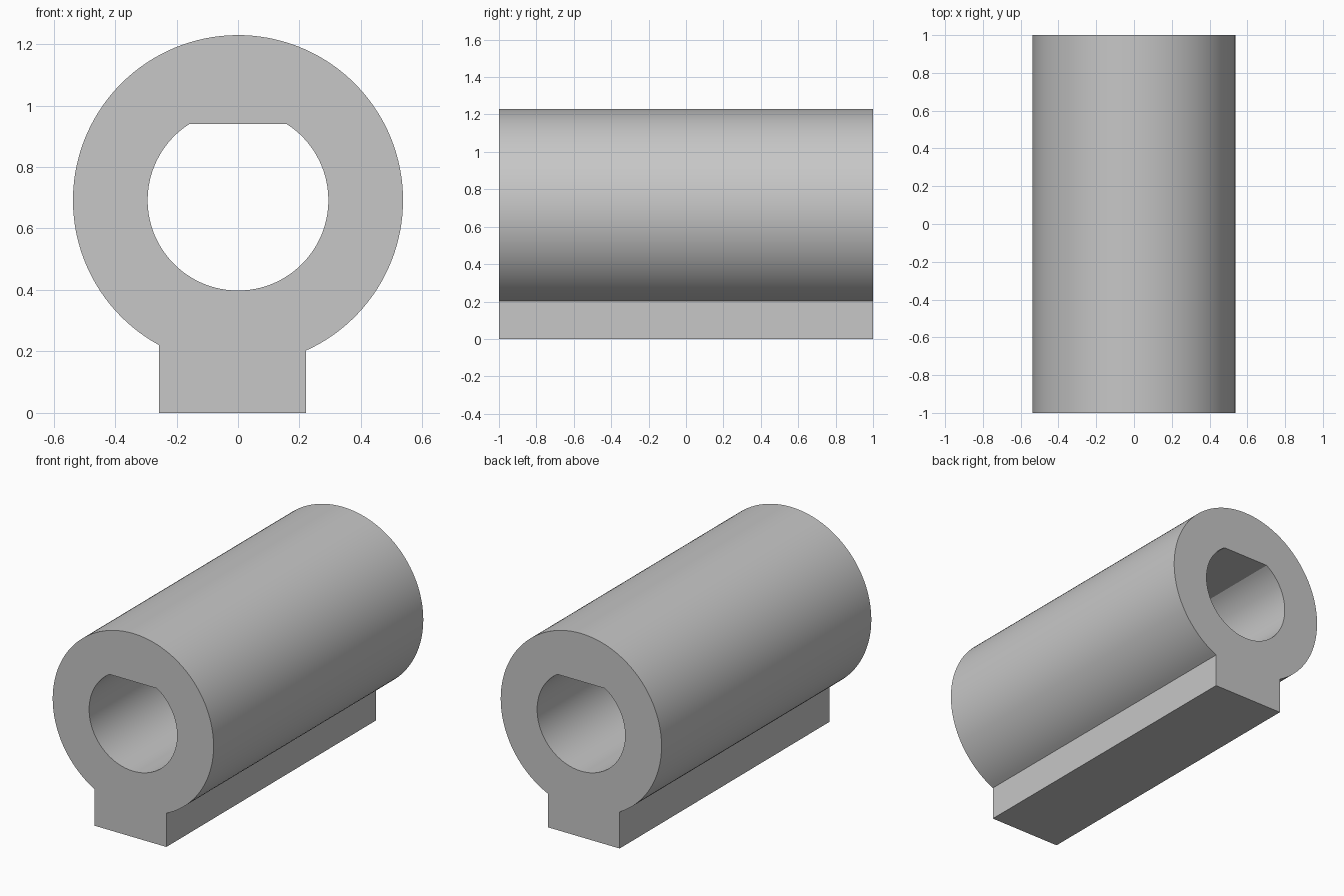
import bpy, bmesh
from math import acos, asin, cos, pi, sin, sqrt, radians

cube = bpy.data.objects.get("Cube")
if cube:
    bpy.data.objects.remove(cube, do_unlink=True)

LENGTH = 2.0
AXIS_Z = 0.692
OUTER_R, BORE_R = 0.537, 0.294
FLAT_Z = 0.94
KEY_LEFT, KEY_RIGHT = 0.222, -0.257

grey = bpy.data.materials.new("plain grey")
grey.use_nodes = True
colour = (0.57, 0.57, 0.57, 1)
grey.diffuse_color = colour
grey.node_tree.nodes["Principled BSDF"].inputs["Base Color"].default_value = colour


def arc(radius, start, end, steps):
    """Points (x, z) along an arc about the sleeve axis."""
    angles = [start + (end - start) * i / steps for i in range(steps + 1)]
    return [(radius * cos(a), AXIS_Z + radius * sin(a)) for a in angles]


def add_loop(bm, points):
    verts = [bm.verts.new((x, -LENGTH / 2, z)) for x, z in points]
    for a, b in zip(verts, verts[1:] + verts[:1]):
        bm.edges.new((a, b))


# Outer outline: round sleeve running down into the rectangular foot
start = -acos(KEY_LEFT / OUTER_R)
end = 2 * pi - acos(KEY_RIGHT / OUTER_R)
outline = arc(OUTER_R, start, end, 112) + [(KEY_RIGHT, 0), (KEY_LEFT, 0)]

# D-shaped bore: the arc stops at the flat, which closes the loop
flat = asin((FLAT_Z - AXIS_Z) / BORE_R)
bore = arc(BORE_R, pi - flat, 2 * pi + flat, 84)

# Fill the section and extrude it along the sleeve
bm = bmesh.new()
add_loop(bm, outline)
add_loop(bm, bore)
section = bmesh.ops.triangle_fill(bm, use_beauty=True, edges=bm.edges[:])
faces = [g for g in section["geom"] if isinstance(g, bmesh.types.BMFace)]
solid = bmesh.ops.extrude_face_region(bm, geom=faces, use_keep_orig=True)
moved = [g for g in solid["geom"] if isinstance(g, bmesh.types.BMVert)]
bmesh.ops.translate(bm, verts=moved, vec=(0, LENGTH, 0))
bmesh.ops.recalc_face_normals(bm, faces=bm.faces[:])

mesh = bpy.data.meshes.new("keyed_sleeve")
bm.to_mesh(mesh)
bm.free()
mesh.materials.append(grey)
sleeve = bpy.data.objects.new("keyed_sleeve", mesh)
bpy.context.collection.objects.link(sleeve)

# Smooth round walls with crisp edges
bpy.ops.object.select_all(action="DESELECT")
sleeve.select_set(True)
bpy.context.view_layer.objects.active = sleeve
bpy.ops.object.shade_smooth_by_angle(angle=radians(20))
